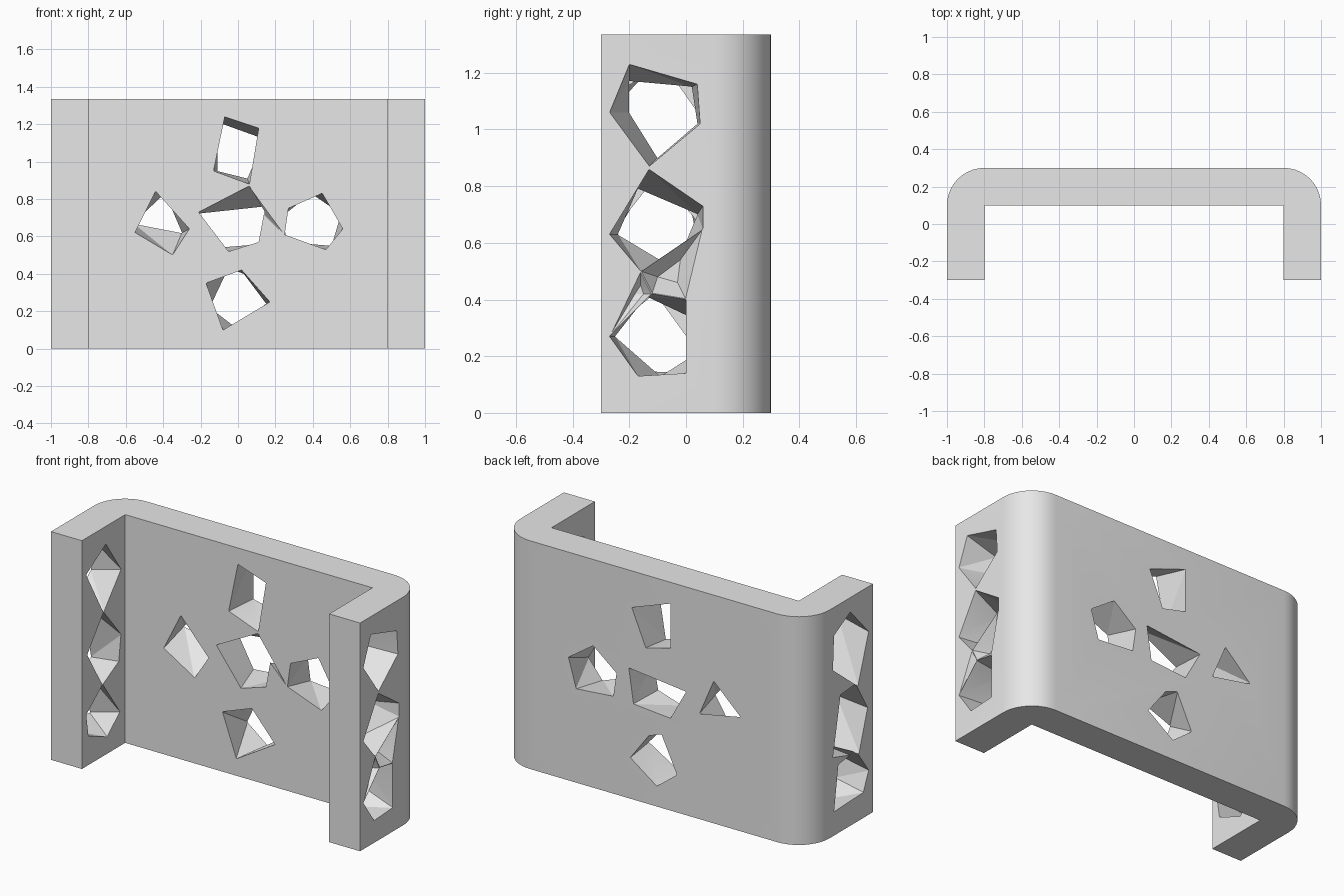
import bpy
import bmesh
from math import sin, cos, pi, radians
from mathutils import Vector

default_cube = bpy.data.objects.get("Cube")
if default_cube:
    bpy.data.objects.remove(default_cube, do_unlink=True)

HEIGHT = 1.335
OVERSHOOT = 0.004

# Single plain colour
grey = bpy.data.materials.new("light_grey")
grey.use_nodes = True
grey.diffuse_color = (0.8, 0.8, 0.8, 1)
grey.node_tree.nodes["Principled BSDF"].inputs["Base Color"].default_value = grey.diffuse_color


def make_object(name, bm):
    """Turn a bmesh into a linked object with the shared material."""
    bmesh.ops.recalc_face_normals(bm, faces=bm.faces)
    mesh = bpy.data.meshes.new(name)
    bm.to_mesh(mesh)
    bm.free()
    mesh.materials.append(grey)
    obj = bpy.data.objects.new(name, mesh)
    bpy.context.collection.objects.link(obj)
    return obj


def make_channel():
    """Extrude a U profile with rounded outer corners."""
    steps = 10
    arc = [(0.8 + 0.2 * cos(a), 0.1 + 0.2 * sin(a))
           for a in (pi / 2 * i / steps for i in range(steps + 1))]
    half = [(0.8, 0.1), (0.8, -0.3), (1, -0.3)] + arc
    profile = half + [(-x, y) for x, y in reversed(half)]
    bm = bmesh.new()
    base = bm.faces.new([bm.verts.new((x, y, 0)) for x, y in profile])
    top = bmesh.ops.extrude_face_region(bm, geom=[base])["geom"]
    moved = [item for item in top if isinstance(item, bmesh.types.BMVert)]
    bmesh.ops.translate(bm, verts=moved, vec=(0, 0, HEIGHT))
    return make_object("bracket", bm)


def cut_hole(name, place, start, start_outline, end, end_outline):
    """Carve a faceted hole: the hull of one outline on each wall face."""
    extra = OVERSHOOT if end > start else -OVERSHOOT
    bm = bmesh.new()
    for depth, outline in ((start - extra, start_outline), (end + extra, end_outline)):
        for across, height in outline:
            bm.verts.new(place(depth, across, height))
    hull = bmesh.ops.convex_hull(bm, input=bm.verts)
    spare = {v for v in hull["geom_interior"] if isinstance(v, bmesh.types.BMVert)}
    bmesh.ops.delete(bm, geom=list(spare), context="VERTS")
    cutter = make_object(name + "_cutter", bm)
    cutter.hide_render = True
    modifier = bracket.modifiers.new(name, "BOOLEAN")
    modifier.operation = "DIFFERENCE"
    modifier.solver = "EXACT"
    modifier.object = cutter
    bpy.ops.object.modifier_apply(modifier=modifier.name)
    bpy.data.objects.remove(cutter, do_unlink=True)


def in_wall(depth, across, height):
    return Vector((across, depth, height))


def in_leg(depth, across, height):
    return Vector((depth, across, height))


bracket = make_channel()
bpy.context.view_layer.objects.active = bracket
bracket.select_set(True)

# Holes through the back wall: front outline, then rear outline, as (x, z)
wall_holes = {
    "top_hole": (
        [(-.07, 1.24), (.11, 1.18), (.06, .88), (-.13, .95)],
        [(.14, 1.12), (-.11, 1.21), (-.11, .95), (.05, .91)]),
    "middle_hole": (
        [(-.21, .73), (.06, .87), (.14, .73), (.11, .57), (-.05, .52)],
        [(.16, .76), (-.21, .72), (-.11, .54), (.13, .56)]),
    "left_hole": (
        [(.45, .83), (.56, .64), (.47, .53), (.25, .61), (.27, .75)],
        [(.55, .72), (.39, .83), (.24, .71), (.26, .57), (.5, .55)]),
    "right_hole": (
        [(-.44, .84), (-.26, .64), (-.35, .5), (-.55, .62)],
        [(-.39, .83), (-.56, .67), (-.3, .62)]),
    "bottom_hole": (
        [(-.17, .35), (.02, .42), (.17, .25), (-.08, .1)],
        [(.03, .4), (-.05, .43), (.15, .24), (-.02, .12), (-.15, .22)]),
}
for name, (front, rear) in wall_holes.items():
    cut_hole("wall_" + name, in_wall, 0.1, front, 0.3, rear)

# Shallow nick joining the middle and left wall holes
cut_hole("wall_nick", in_wall, 0.1, [(.06, .87), (.25, .61), (.13, .73)],
         0.14, [(.12, .74), (.14, .7), (.13, .73)])

# Holes through the left leg: outer outline, then inner outline, as (y, z)
left_leg_holes = {
    "upper_hole": (
        [(-.2, 1.23), (.04, 1.16), (.05, 1.02), (-.13, .87), (-.27, 1.06)],
        [(-.2, 1.17), (.02, 1.15), (.04, 1.02), (-.1, .9), (-.2, 1.06)]),
    "centre_hole": (
        [(-.13, .86), (.06, .73), (.06, .65), (-.16, .5), (-.27, .63)],
        [(-.17, .79), (.04, .7), (-.04, .51), (-.24, .63)]),
    "lower_hole": (
        [(-.12, .42), (0, .4), (0, .14), (-.17, .13), (-.27, .27)],
        [(-.14, .41), (.03, .33), (.02, .2), (-.09, .13), (-.25, .27)]),
}
for name, (outer, inner) in left_leg_holes.items():
    cut_hole("left_leg_" + name, in_leg, 1, outer, 0.8, inner)

# Shallow dents joining the left leg holes
cut_hole("left_leg_low_dent", in_leg, 1, [(-.16, .5), (.06, .65), (0, .4), (-.12, .42)],
         0.93, [(-.1, .48), (-.02, .54), (-.03, .46)])
cut_hole("left_leg_side_dent", in_leg, 1, [(-.16, .5), (-.27, .27), (-.12, .42)],
         0.96, [(-.18, .42), (-.15, .42), (-.16, .45)])

# Holes through the right leg
right_leg_holes = {
    "upper_hole": (
        [(-.09, 1.25), (.06, 1.17), (.07, .97), (-.16, .79), (-.26, 1.07)],
        [(-.08, 1.23), (.06, 1.03), (-.1, .84), (-.26, 1.12)]),
    "centre_hole": (
        [(-.14, .81), (0, .8), (.07, .46), (-.17, .39), (-.25, .63)],
        [(-.1, .84), (.06, .65), (.04, .5), (-.11, .42), (-.25, .65)]),
    "lower_hole": (
        [(-.14, .42), (.02, .4), (.06, .14), (-.21, .15), (-.26, .26)],
        [(-.11, .42), (.05, .2), (-.07, .1), (-.24, .17), (-.26, .3)]),
}
for name, (outer, inner) in right_leg_holes.items():
    cut_hole("right_leg_" + name, in_leg, -1, outer, -0.8, inner)

# Smooth rounded corners, crisp facets everywhere else
bpy.ops.object.shade_smooth_by_angle(angle=radians(15))
